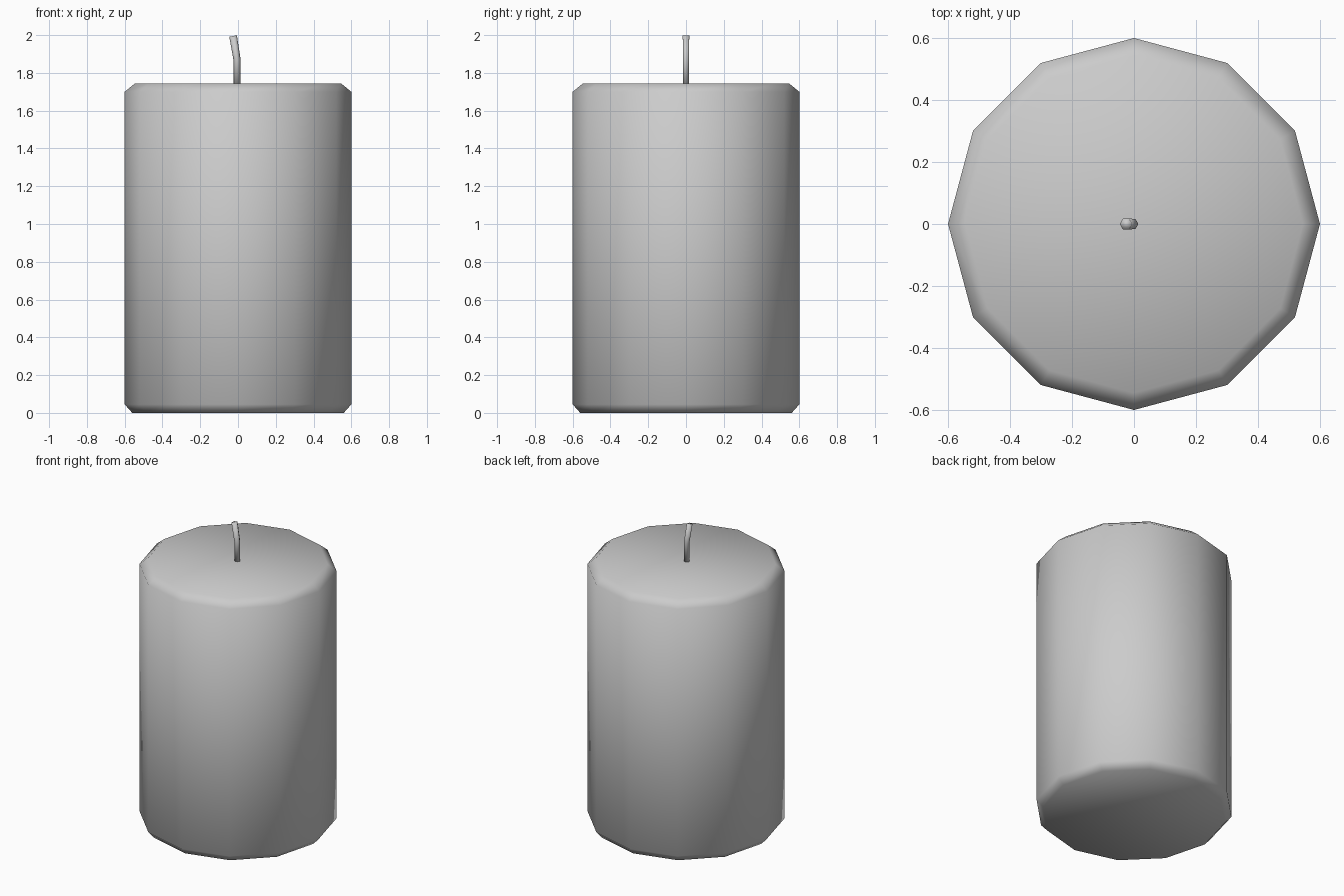
import bpy
import math
from mathutils import Vector

cube = bpy.data.objects.get("Cube")
if cube:
    bpy.data.objects.remove(cube, do_unlink=True)


def material(name, colour):
    mat = bpy.data.materials.new(name)
    mat.use_nodes = True
    mat.diffuse_color = colour
    mat.node_tree.nodes["Principled BSDF"].inputs["Base Color"].default_value = colour
    return mat


def loft(name, rings, sides, mat):
    """Skin rings of (centre, radius, lean), closed by a flat cap at each end."""
    verts, faces = [], []
    for centre, radius, lean in rings:
        for i in range(sides):
            a = math.tau * i / sides
            x, y = radius * math.cos(a), radius * math.sin(a)
            verts.append(Vector(centre) + Vector((x, y, x * math.tan(lean))))
    for r in range(len(rings) - 1):
        for i in range(sides):
            j = (i + 1) % sides
            a, b = r * sides, (r + 1) * sides
            faces.append((a + i, a + j, b + j, b + i))
    faces.append(tuple(reversed(range(sides))))
    faces.append(tuple(range(len(verts) - sides, len(verts))))
    mesh = bpy.data.meshes.new(name)
    mesh.from_pydata(verts, [], faces)
    mesh.materials.append(mat)
    mesh.shade_smooth()
    obj = bpy.data.objects.new(name, mesh)
    bpy.context.collection.objects.link(obj)
    return obj


grey = material("pale grey wax", (0.6, 0.6, 0.6, 1))

# Twelve-sided wax body with chamfered rims
body = [(0.0, 0.56), (0.045, 0.6), (1.7, 0.6), (1.745, 0.545)]
loft("wax_body", [((0, 0, z), r, 0) for z, r in body], 12, grey)

# Bent wick, leaning over above its middle
wick = [((-0.005, 0, 1.74), 0.019, 0), ((-0.005, 0, 1.87), 0.019, 0.1),
        ((-0.026, 0, 1.995), 0.02, 0.2)]
loft("wick", wick, 6, grey)
